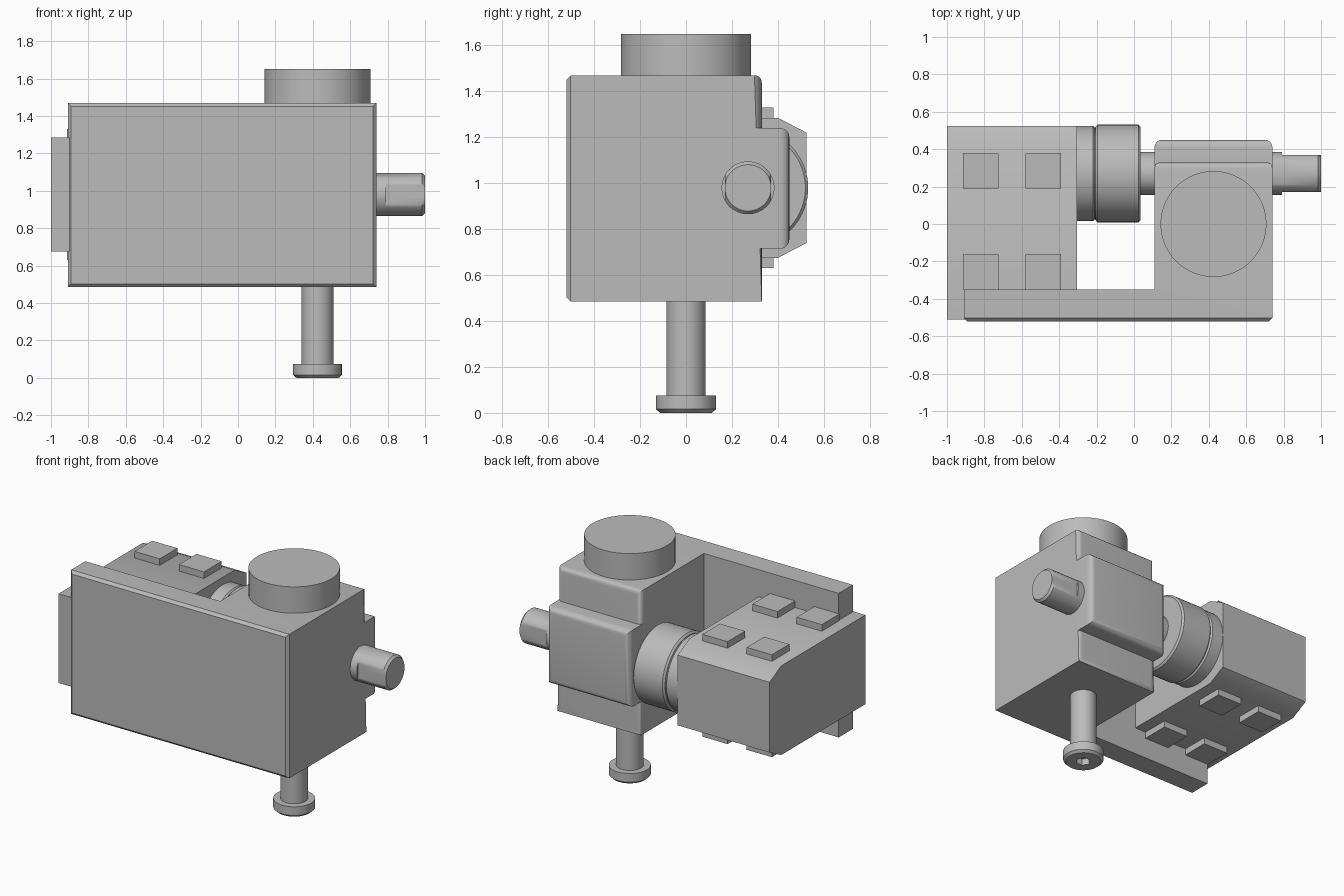
import bpy, bmesh, math
from mathutils import Vector

cube = bpy.data.objects.get("Cube")
if cube:
    bpy.data.objects.remove(cube, do_unlink=True)

grey = bpy.data.materials.new("machine_grey")
grey.use_nodes = True
colour = (0.5, 0.5, 0.5, 1.0)
grey.diffuse_color = colour
grey.node_tree.nodes["Principled BSDF"].inputs["Base Color"].default_value = colour


def finish(name, bm):
    bmesh.ops.recalc_face_normals(bm, faces=bm.faces[:])
    mesh = bpy.data.meshes.new(name)
    bm.to_mesh(mesh)
    bm.free()
    mesh.materials.append(grey)
    ob = bpy.data.objects.new(name, mesh)
    bpy.context.collection.objects.link(ob)
    bpy.ops.object.select_all(action='DESELECT')
    ob.select_set(True)
    bpy.context.view_layer.objects.active = ob
    bpy.ops.object.shade_smooth_by_angle(angle=math.radians(31))
    return ob


def prism(outline, place, lo, hi):
    """Extrude a 2D outline from lo to hi; place(u, v, w) gives the 3D point."""
    bm = bmesh.new()
    rings = [[bm.verts.new(place(u, v, w)) for u, v in outline] for w in (lo, hi)]
    n = len(outline)
    for ring in rings:
        bm.faces.new(ring)
    for i in range(n):
        j = (i + 1) % n
        bm.faces.new((rings[0][i], rings[0][j], rings[1][j], rings[1][i]))
    return bm


def bevel_plane(bm, y, width, segments):
    """Bevel every edge lying on the plane at depth y."""
    edges = [e for e in bm.edges if all(abs(v.co.y - y) < 1e-4 for v in e.verts)]
    bmesh.ops.bevel(bm, geom=edges, offset=width, segments=segments,
                    profile=0.5, affect='EDGES')


def box(x0, x1, y0, y1, z0, z1):
    return prism([(x0, y0), (x1, y0), (x1, y1), (x0, y1)],
                 lambda u, v, w: (u, v, w), z0, z1)


def hexagon(flat):
    """Radius of a hexagon at angle a, from its centre-to-flat distance."""
    third = math.pi / 3
    return lambda a: flat / math.cos((a % third) - third / 2)


def lathe(name, profile, axis, centre, clamp=None, n=72):
    """Solid from (position, radius) rings along x or z; rings from index
    clamp[0] on are cut to flats at clamp[1] either side of the axis."""
    bm = bmesh.new()
    rings = []
    for k, (t, r) in enumerate(profile):
        ring = []
        for i in range(n):
            a = 2 * math.pi * i / n
            rad = r(a) if callable(r) else r
            p, q = rad * math.cos(a), rad * math.sin(a)
            if clamp and k >= clamp[0]:
                p = max(-clamp[1], min(clamp[1], p))
            co = (t, p, q) if axis == 'x' else (p, q, t)
            ring.append(bm.verts.new(Vector(co) + Vector(centre)))
        rings.append(ring)
    for a, b in zip(rings, rings[1:]):
        for i in range(n):
            j = (i + 1) % n
            bm.faces.new((a[i], a[j], b[j], b[i]))
    bm.faces.new(rings[0])
    bm.faces.new(rings[-1])
    return finish(name, bm)


# L-shaped housing: front plate plus gear block
outline = [(-0.91, -0.52), (0.74, -0.52), (0.74, 0.33),
           (0.11, 0.33), (0.11, -0.35), (-0.91, -0.35)]
bm = prism(outline, lambda u, v, w: (u, v, w), 0.485, 1.47)
bevel_plane(bm, -0.52, 0.018, 1)
bevel_plane(bm, 0.33, 0.032, 5)
finish("housing", bm)

# Raised bearing cover on the back of the block
bm = box(0.11, 0.74, 0.29, 0.45, 0.715, 1.24)
bevel_plane(bm, 0.45, 0.04, 5)
finish("bearing_cover", bm)

# Motor box with chamfered rear edges
side = [(-0.51, 0.675), (0.40, 0.675), (0.525, 0.74),
        (0.525, 1.22), (0.40, 1.285), (-0.51, 1.285)]
finish("motor_box", prism(side, lambda u, v, w: (w, u, v), -1.0, -0.305))

# Mounting pads above and below the motor box
for level, z0, z1 in (("upper", 1.27, 1.33), ("lower", 0.63, 0.69)):
    for x in (-0.82, -0.485):
        for place, y in (("front", -0.255), ("rear", 0.285)):
            finish(f"{level}_{place}_pad",
                   box(x - 0.095, x + 0.095, y - 0.095, y + 0.095, z0, z1))

# Coupling drum and the drive shaft with two flats
drive = (0, 0.27, 0.98)
lathe("coupling_flange", [(-0.32, 0.255), (-0.22, 0.255), (-0.21, 0.245),
                          (-0.19, 0.245)], 'x', drive)
lathe("coupling_drum", [(-0.206, 0.25), (-0.194, 0.262), (0.023, 0.262),
                        (0.035, 0.25)], 'x', drive)
lathe("drive_shaft", [(0.0, 0.115), (0.79, 0.115), (0.79, 0.115),
                      (0.985, 0.115), (1.0, 0.101)], 'x', drive, clamp=(2, 0.1))

# Round top cap, lower rod and its head with a hexagonal socket
spindle = (0.425, 0, 0)
lathe("top_cap", [(1.45, 0.283), (1.65, 0.283)], 'z', spindle)
lathe("lower_rod", [(0.06, 0.085), (0.50, 0.085)], 'z', spindle)
socket = hexagon(0.042)
lathe("rod_head", [(0.075, 0.13), (0.016, 0.13), (0.0, 0.113),
                   (0.0, socket), (0.045, socket)], 'z', spindle)
